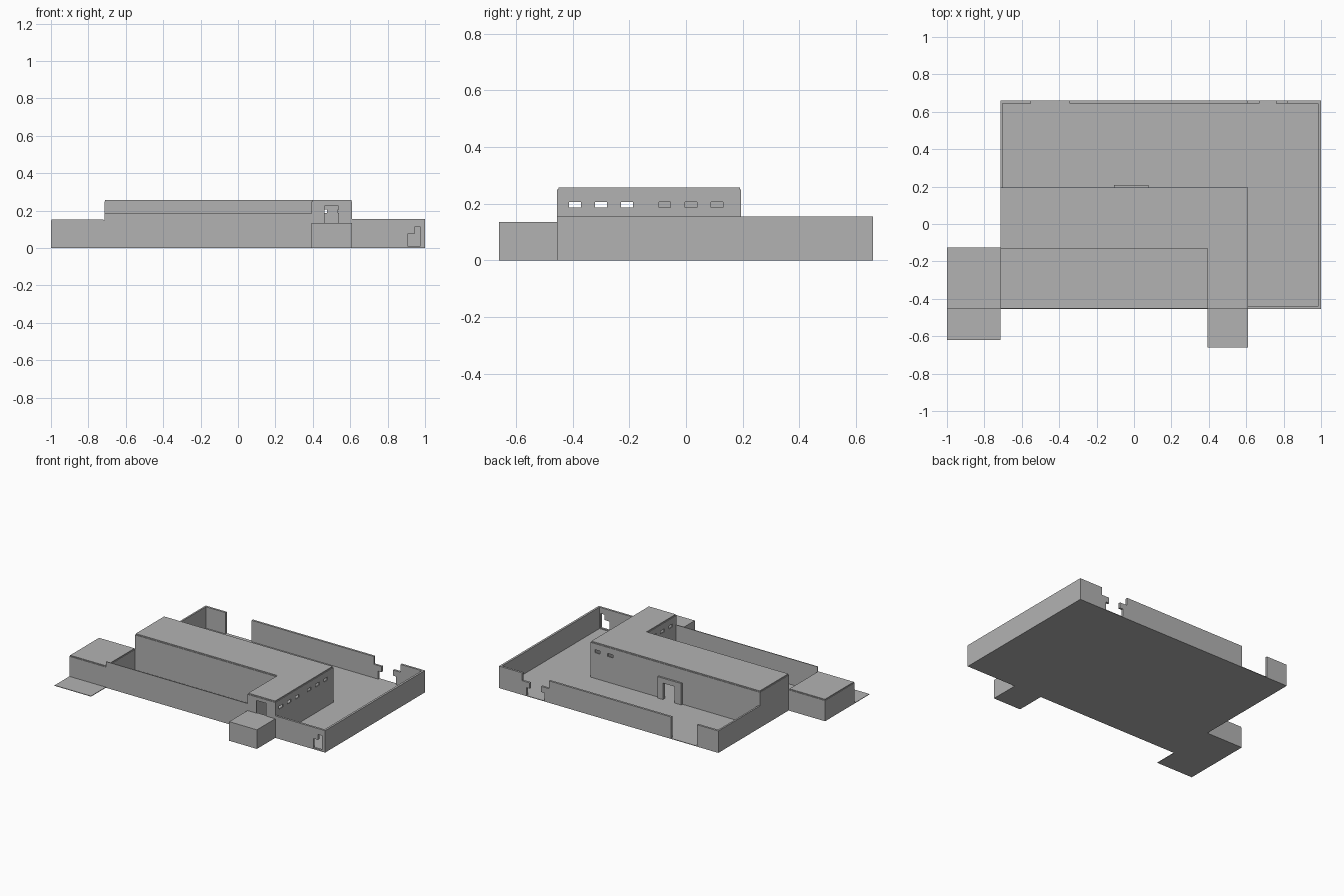
import bpy, bmesh
from mathutils import Vector

cube = bpy.data.objects.get("Cube")
if cube:
    bpy.data.objects.remove(cube)

grey = bpy.data.materials.new("concrete grey")
grey.use_nodes = True
grey.diffuse_color = (0.45, 0.45, 0.45, 1)
grey.node_tree.nodes["Principled BSDF"].inputs["Base Color"].default_value = (0.45, 0.45, 0.45, 1)

FLOOR = 0.004
YARD_TOP = 0.155
HALL_TOP = 0.25


def finish(name, bm):
    bmesh.ops.recalc_face_normals(bm, faces=bm.faces)
    mesh = bpy.data.meshes.new(name)
    bm.to_mesh(mesh)
    bm.free()
    mesh.materials.append(grey)
    obj = bpy.data.objects.new(name, mesh)
    bpy.context.collection.objects.link(obj)
    return obj


def extrude(bm, offset):
    geom = bmesh.ops.extrude_face_region(bm, geom=bm.faces[:])["geom"]
    verts = [g for g in geom if isinstance(g, bmesh.types.BMVert)]
    bmesh.ops.translate(bm, verts=verts, vec=offset)


def prism(name, outline, z0, z1):
    """Flat outline raised into a slab."""
    bm = bmesh.new()
    bm.faces.new([bm.verts.new((x, y, z0)) for x, y in outline])
    extrude(bm, Vector((0, 0, z1 - z0)))
    # the extruded region keeps its base, closing the underside
    return finish(name, bm)


def box(name, x0, x1, y0, y1, z0, z1):
    return prism(name, [(x0, y0), (x1, y0), (x1, y1), (x0, y1)], z0, z1)


def wall(name, axis, start, end, pos, thick, top, openings=()):
    """Upright wall along x or y with rectangular openings (a0, a1, z0, z1)."""
    cuts_a = sorted({start, end} | {a for o in openings for a in o[:2]})
    cuts_z = sorted({FLOOR, top} | {z for o in openings for z in o[2:]})
    along_x = axis == "x"
    bm = bmesh.new()
    for a0, a1 in zip(cuts_a, cuts_a[1:]):
        for z0, z1 in zip(cuts_z, cuts_z[1:]):
            am, zm = (a0 + a1) / 2, (z0 + z1) / 2
            if any(o[0] < am < o[1] and o[2] < zm < o[3] for o in openings):
                continue
            corners = [(a0, z0), (a1, z0), (a1, z1), (a0, z1)]
            bm.faces.new([bm.verts.new((a, pos, z) if along_x else (pos, a, z)) for a, z in corners])
    bmesh.ops.remove_doubles(bm, verts=bm.verts, dist=0.0001)
    extrude(bm, Vector((0, thick, 0) if along_x else (thick, 0, 0)))
    return finish(name, bm)


def windows(centres):
    return [(c - 0.021, c + 0.021, 0.186, 0.207) for c in centres]


# Ground
box("ground_slab", -0.715, 1, -0.455, 0.66, 0, FLOOR)
box("front_pad", -1, -0.715, -0.62, -0.45, 0, FLOOR)

# Yard walls, with a broken gap, a wide gateway and a stepped opening
breach = [(0.645, 0.785, FLOOR, 0.06), (0.67, 0.76, 0.06, 0.1), (0.61, 0.82, 0.1, YARD_TOP)]
gateway = [(-0.55, -0.345, FLOOR, YARD_TOP)]
stepped = [(0.907, 0.944, 0.01, 0.075), (0.944, 0.977, 0.01, 0.113)]
wall("yard_back_wall", "x", -0.715, 1, 0.66, -0.015, YARD_TOP, breach + gateway)
wall("yard_left_wall", "y", -0.44, 0.645, 1, -0.015, YARD_TOP)
wall("yard_right_wall", "y", 0.195, 0.645, -0.715, 0.012, YARD_TOP)
wall("yard_front_wall", "x", 0.61, 1, -0.455, 0.015, YARD_TOP, stepped)
wall("courtyard_front_wall", "x", -0.715, 0.395, -0.455, 0.006, 0.185)

# L-shaped hall
side_windows = windows([-0.392, -0.3, -0.209])
wall("hall_left_wall", "y", -0.455, 0.195, 0.61, -0.008, HALL_TOP,
     side_windows + windows([-0.075, 0.017, 0.11]))
wall("wing_right_wall", "y", -0.455, -0.13, 0.393, 0.008, HALL_TOP, side_windows)
wall("wing_front_wall", "x", 0.401, 0.602, -0.455, 0.008, HALL_TOP, [(0.463, 0.537, 0.135, 0.225)])
wall("hall_front_wall", "x", -0.715, 0.401, -0.13, 0.008, HALL_TOP)
wall("hall_right_wall", "y", -0.122, 0.187, -0.715, 0.008, HALL_TOP)
wall("hall_back_wall", "x", -0.715, 0.602, 0.195, -0.008, HALL_TOP,
     windows([0.455, 0.555]) + [(-0.055, 0.035, FLOOR, 0.12)])
wall("door_frame", "x", -0.108, 0.078, 0.195, 0.013, YARD_TOP, [(-0.055, 0.035, FLOOR, 0.12)])
prism("hall_roof", [(-0.711, -0.126), (0.397, -0.126), (0.397, -0.451), (0.606, -0.451),
                    (0.606, 0.191), (-0.711, 0.191)], HALL_TOP, 0.258)

# Outbuildings
box("side_block", -1, -0.715, -0.455, -0.125, 0, 0.146)
box("side_block_roof", -0.996, -0.719, -0.451, -0.129, 0.146, 0.153)
box("entrance_block", 0.393, 0.61, -0.66, -0.455, 0, 0.135)
